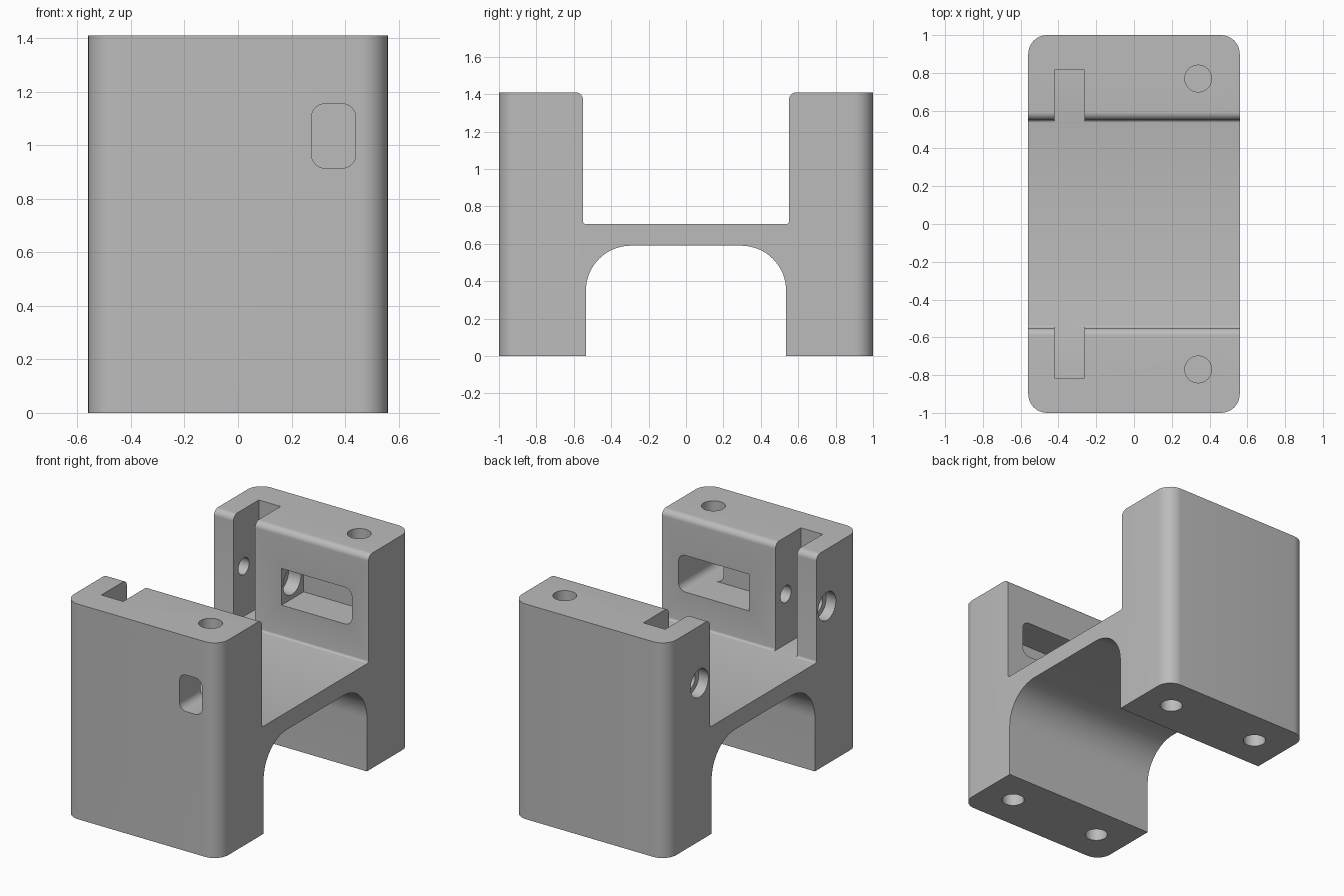
import bpy, bmesh
from math import cos, sin, radians, pi
from mathutils import Matrix, Vector

default = bpy.data.objects.get("Cube")
if default:
    bpy.data.objects.remove(default, do_unlink=True)

HALF_X, HEIGHT, DECK = 0.56, 1.41, 0.705
HOLE_Z = 1.035


def make_object(name, bm):
    bmesh.ops.recalc_face_normals(bm, faces=bm.faces[:])
    mesh = bpy.data.meshes.new(name)
    bm.to_mesh(mesh)
    bm.free()
    ob = bpy.data.objects.new(name, mesh)
    bpy.context.collection.objects.link(ob)
    return ob


def round_edges(bm, axis, radius, test):
    """Round the edges parallel to an axis whose midpoint passes the test."""
    picked = []
    for e in bm.edges:
        a, b = e.verts[0].co, e.verts[1].co
        if abs((b - a).normalized()[axis]) > 0.99 and test((a + b) / 2):
            picked.append(e)
    bmesh.ops.bevel(bm, geom=picked, offset=radius, segments=10,
                    profile=0.5, affect='EDGES')


def box(name, low, high, radius=0, axis=1, test=lambda m: True):
    low, high = Vector(low), Vector(high)
    bm = bmesh.new()
    bmesh.ops.create_cube(bm, size=1)
    for v in bm.verts:
        v.co = (low + high) / 2 + v.co * (high - low)
    if radius:
        round_edges(bm, axis, radius, test)
    return make_object(name, bm)


def rod(name, start, end, radius):
    start, end = Vector(start), Vector(end)
    turn = Vector((0, 0, 1)).rotation_difference(end - start).to_matrix().to_4x4()
    bm = bmesh.new()
    bmesh.ops.create_cone(bm, cap_ends=True, segments=40, radius1=radius,
                          radius2=radius, depth=(end - start).length,
                          matrix=Matrix.Translation((start + end) / 2) @ turn)
    return make_object(name, bm)


def arc(cy, cz, r, a0, a1, steps=10):
    angles = [radians(a0 + (a1 - a0) * i / steps) for i in range(steps + 1)]
    return [(cy + r * cos(a), cz + r * sin(a)) for a in angles]


# Side profile: two posts joined by a deck with an arch beneath
half = [(0.535, 0), (1, 0), (1, HEIGHT)]
half += arc(0.591, HEIGHT - 0.04, 0.04, 90, 180)
half += arc(0.536, DECK + 0.015, 0.015, 0, -90, 4)
arch = arc(0.295, 0.35, 0.24, 90, 0, 16)
right_side = arch + half
outline = right_side + [(-y, z) for y, z in reversed(right_side)]

bm = bmesh.new()
face = bm.faces.new([bm.verts.new((-HALF_X, y, z)) for y, z in outline])
grown = bmesh.ops.extrude_face_region(bm, geom=[face])
moved = [g for g in grown["geom"] if isinstance(g, bmesh.types.BMVert)]
bmesh.ops.translate(bm, verts=moved, vec=(2 * HALF_X, 0, 0))
round_edges(bm, 2, 0.1, lambda m: abs(m.y) > 0.99)
bracket = make_object("bracket", bm)

# Cutters shared by both posts
cutters = []
for s in (-1, 1):
    def span(x0, x1, y0, y1, z0, z1):
        ys = sorted((s * y0, s * y1))
        return (x0, ys[0], z0), (x1, ys[1], z1)

    y = s * 0.66
    cutters += [
        box("slot_cutter", *span(-0.42, -0.262, 0.5, 0.815, DECK + 0.001, 1.6)),
        box("pocket_cutter", *span(-0.07, 0.44, 0.5, 0.78, 0.915, 1.155),
            0.05, 1, lambda m: m.x > 0.3),
        rod("cross_hole_cutter", (-0.7, y, HOLE_Z), (0.0, y, HOLE_Z), 0.055),
        rod("outer_bore_cutter", (-0.7, y, HOLE_Z), (-0.49, y, HOLE_Z), 0.092),
        rod("inner_bore_cutter", (-0.16, y, HOLE_Z), (0.0, y, HOLE_Z), 0.092),
        rod("top_hole_cutter", (0.34, s * 0.77, 1.19), (0.34, s * 0.77, 1.6), 0.071),
    ]
    for x in (-0.335, 0.34):
        cutters.append(rod("foot_hole_cutter", (x, s * 0.765, -0.2),
                           (x, s * 0.765, 0.3), 0.069))

# Window through the front post only
cutters.append(box("window_cutter", (0.275, -1.2, 0.915), (0.44, -0.7, 1.155), 0.05))

for c in cutters:
    mod = bracket.modifiers.new(c.name, 'BOOLEAN')
    mod.operation, mod.solver, mod.object = 'DIFFERENCE', 'EXACT', c
    c.hide_render = True

# Bake the cuts and drop the cutters
bpy.context.view_layer.update()
graph = bpy.context.evaluated_depsgraph_get()
result = bpy.data.meshes.new_from_object(bracket.evaluated_get(graph))
bracket.modifiers.clear()
bracket.data = result
for c in cutters:
    bpy.data.objects.remove(c, do_unlink=True)

# Single grey material
grey = bpy.data.materials.new("plain grey")
grey.use_nodes = True
colour = (0.5, 0.5, 0.5, 1)
grey.diffuse_color = colour
grey.node_tree.nodes["Principled BSDF"].inputs["Base Color"].default_value = colour
bracket.data.materials.clear()
bracket.data.materials.append(grey)

bpy.ops.object.select_all(action='DESELECT')
bracket.select_set(True)
bpy.context.view_layer.objects.active = bracket
bpy.ops.object.shade_smooth_by_angle(angle=radians(30))
